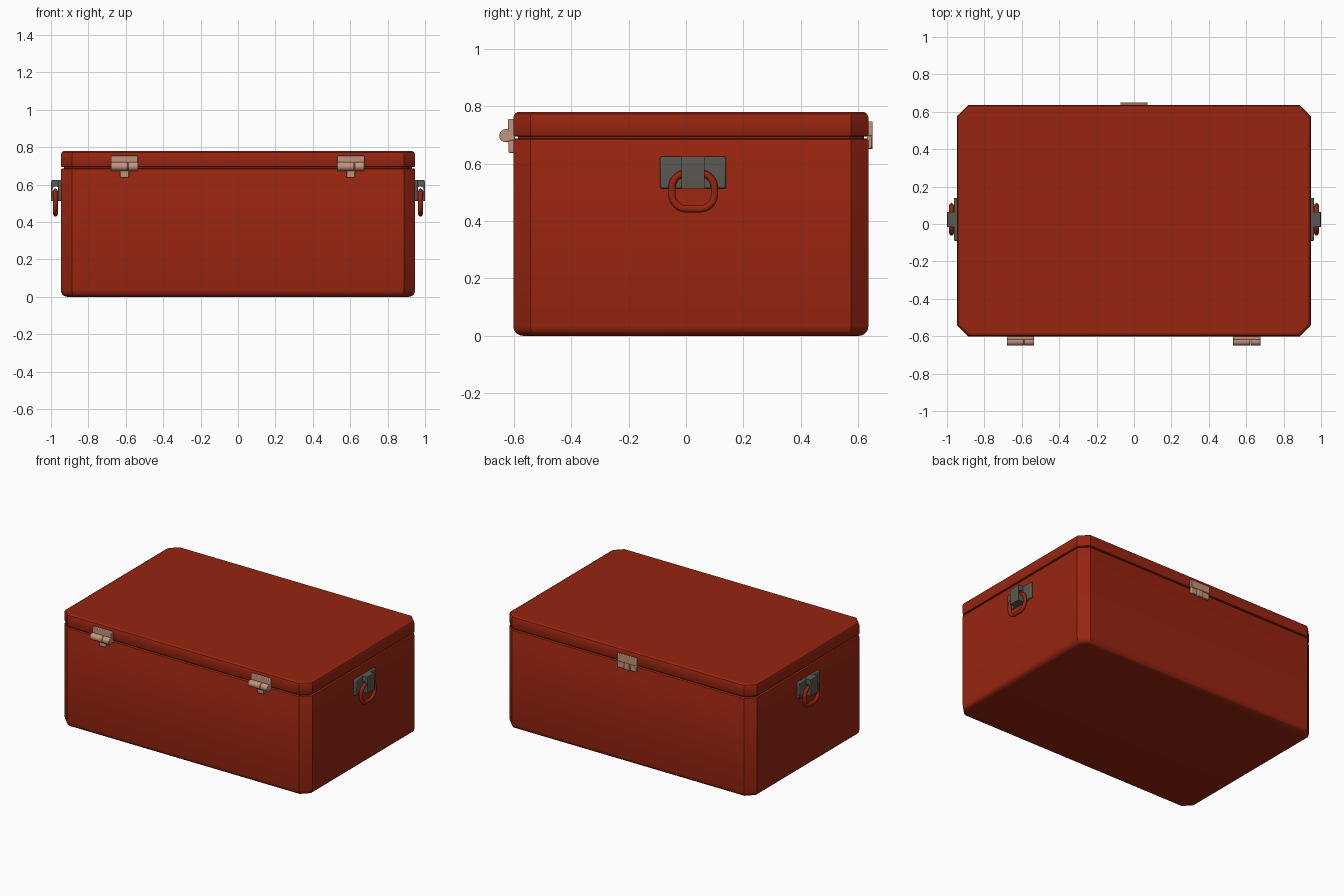
import bpy, bmesh, math
from mathutils import Matrix, Vector

if "Cube" in bpy.data.objects:
    bpy.data.objects.remove(bpy.data.objects["Cube"])


def material(name, rgb):
    m = bpy.data.materials.new(name)
    m.diffuse_color = (*rgb, 1)
    m.use_nodes = True
    m.node_tree.nodes["Principled BSDF"].inputs["Base Color"].default_value = m.diffuse_color
    return m


RED = material("red paint", (0.31, 0.018, 0.005))
COPPER = material("pale copper", (0.55, 0.29, 0.20))
GREY = material("dark grey metal", (0.105, 0.098, 0.082))


def finish(bm, name, mat, bevel=0.0, angle=30):
    bmesh.ops.recalc_face_normals(bm, faces=bm.faces)
    me = bpy.data.meshes.new(name)
    bm.to_mesh(me)
    bm.free()
    me.materials.append(mat)
    ob = bpy.data.objects.new(name, me)
    bpy.context.collection.objects.link(ob)
    if bevel:
        mod = ob.modifiers.new("bevel", 'BEVEL')
        mod.width, mod.segments, mod.limit_method = bevel, 2, 'ANGLE'
    bpy.ops.object.select_all(action='DESELECT')
    ob.select_set(True)
    bpy.context.view_layer.objects.active = ob
    bpy.ops.object.shade_smooth_by_angle(angle=math.radians(angle))
    return ob


def box(name, lo, hi, mat, bevel=0.004):
    lo, hi = Vector(lo), Vector(hi)
    bm = bmesh.new()
    bmesh.ops.create_cube(bm, size=1, matrix=Matrix.Translation((lo + hi) / 2)
                          @ Matrix.Diagonal((*(hi - lo), 1)))
    return finish(bm, name, mat, bevel)


def bridge(bm, rings, closed=False):
    pairs = list(zip(rings, rings[1:] + rings[:1]))
    for a, b in (pairs if closed else pairs[:-1]):
        for i in range(len(a)):
            j = (i + 1) % len(a)
            bm.faces.new((a[i], a[j], b[j], b[i]))


def octagon_loft(name, profile):
    """Stack chamfered rectangles, each given as (inset, height)."""
    bm, rings = bmesh.new(), []
    for d, z in profile:
        hx, hy, c = 0.947 - d, 0.618 - d, 0.06 - 0.586 * d
        pts = [(hx, hy - c), (hx - c, hy), (c - hx, hy), (-hx, hy - c),
               (-hx, c - hy), (c - hx, -hy), (hx - c, -hy), (hx, c - hy)]
        rings.append([bm.verts.new((x, y + 0.017, z)) for x, y in pts])
    bridge(bm, rings)
    bm.faces.new(rings[0])
    bm.faces.new(rings[-1])
    return finish(bm, name, RED)


# Chest body with a rounded bottom edge, and the lid above a thin groove
R = 0.035
bottom = [(R - R * math.sin(t), R - R * math.cos(t))
          for t in (math.pi / 2 * i / 5 for i in range(6))]
octagon_loft("chest_body", bottom + [(0, 0.68), (0.002, 0.684), (0.007, 0.687), (0.016, 0.687), (0.016, 0.69)])
octagon_loft("chest_lid", [(0.016, 0.69), (0.016, 0.694), (0.007, 0.694), (0.002, 0.696), (0, 0.70),
                           (0, 0.763), (0.005, 0.773), (0.016, 0.78)])


def barrel(name, x0, x1, y, z, r):
    bm = bmesh.new()
    bmesh.ops.create_cone(bm, cap_ends=True, segments=24, radius1=r, radius2=r, depth=x1 - x0,
                          matrix=Matrix.Translation(((x0 + x1) / 2, y, z))
                          @ Matrix.Rotation(math.pi / 2, 4, 'Y'))
    return finish(bm, name, COPPER, 0.003)


# Front clasps: upper plate, split barrel and lower tab
for side, cx in (("left", -0.607), ("right", 0.603)):
    box(f"clasp_plate_{side}", (cx - 0.073, -0.62, 0.68), (cx + 0.073, -0.595, 0.755), COPPER)
    barrel(f"clasp_barrel_a_{side}", cx - 0.073, cx + 0.018, -0.627, 0.697, 0.023)
    barrel(f"clasp_barrel_b_{side}", cx + 0.02, cx + 0.073, -0.627, 0.697, 0.023)
    box(f"clasp_tab_{side}", (cx - 0.023, -0.618, 0.637), (cx + 0.023, -0.595, 0.69), COPPER)

# Back catch: T-shaped plate in front of two lower cheeks
box("back_catch_top", (-0.073, 0.63, 0.695), (0.073, 0.65, 0.747), COPPER)
box("back_catch_tab", (-0.022, 0.63, 0.65), (0.022, 0.65, 0.696), COPPER)
for s in (-1, 1):
    a, b = sorted((s * 0.024, s * 0.073))
    box("back_catch_cheek", (a, 0.63, 0.652), (b, 0.647, 0.694), COPPER)


def strap(name, s):
    """Block round the handle bar with a round eye through it along y."""
    bm, rings, n = bmesh.new(), [], 32
    cx, cz = 0.974, 0.572
    outer, inner = [], []
    for i in range(n):
        t = 2 * math.pi * i / n
        c, q = math.cos(t), math.sin(t)
        # ray from eye centre out to the rectangle
        k = min((1.0 - cx if c > 0 else cx - 0.947) / max(abs(c), 1e-6),
                (0.625 - cz if q > 0 else cz - 0.513) / max(abs(q), 1e-6))
        outer.append((cx + k * c, cz + k * q))
        inner.append((cx + 0.018 * c, cz + 0.018 * q))
    for loop, y in ((outer, -0.015), (outer, 0.065), (inner, 0.065), (inner, -0.015)):
        rings.append([bm.verts.new((s * x, y, z)) for x, z in loop])
    bridge(bm, rings, closed=True)
    return finish(bm, name, GREY)


def ring(name, s):
    """Rounded drop handle: round tube along a rounded rectangle."""
    bm, rings = bmesh.new(), []
    cy, cz, hy, hz, rad, r = 0.025, 0.504, 0.074, 0.062, 0.05, 0.0125
    for k in range(4):
        sy, sz = ((1, 1), (-1, 1), (-1, -1), (1, -1))[k]
        for i in range(9):
            t = math.pi / 2 * (k + i / 8)
            c, q = math.cos(t), math.sin(t)
            y, z = cy + sy * (hy - rad) + rad * c, cz + sz * (hz - rad) + rad * q
            rings.append([])
            for j in range(12):
                u = 2 * math.pi * j / 12
                w = r * math.cos(u)
                rings[-1].append(bm.verts.new((s * (0.976 + r * math.sin(u)), y + w * c, z + w * q)))
    bridge(bm, rings, closed=True)
    return finish(bm, name, RED, angle=60)


# Side handles: grey plate, strap and red ring
for side, s in (("left", -1), ("right", 1)):
    a, b = sorted((s * 0.94, s * 0.963))
    box(f"handle_plate_{side}", (a, -0.09, 0.513), (b, 0.14, 0.625), GREY, 0.007)
    strap(f"handle_strap_{side}", s)
    ring(f"handle_ring_{side}", s)
